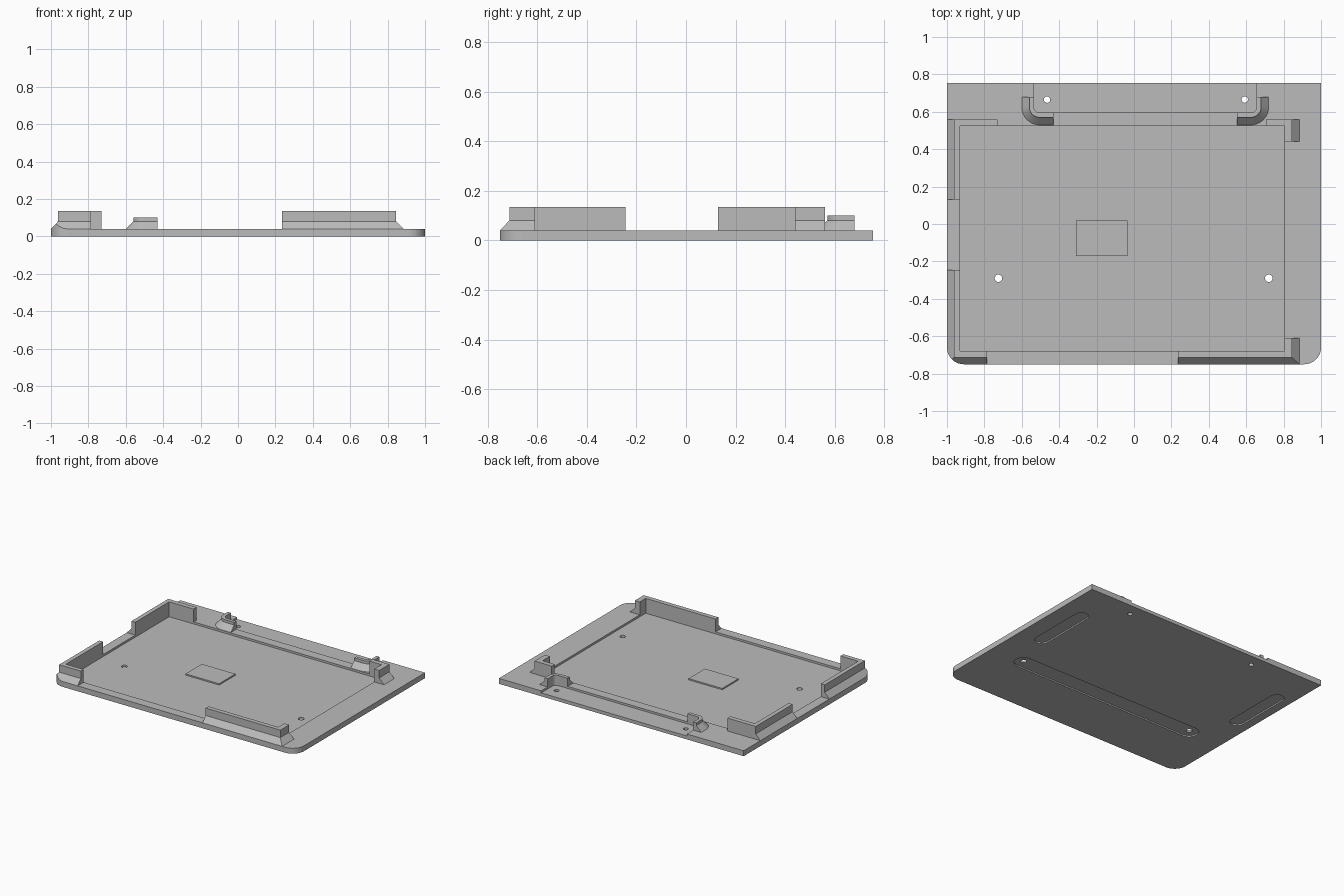
import bpy, bmesh, math
from mathutils import Vector

if "Cube" in bpy.data.objects:
    bpy.data.objects.remove(bpy.data.objects["Cube"], do_unlink=True)

GREY = (0.5, 0.5, 0.5, 1.0)
mat = bpy.data.materials.new("plain grey")
mat.use_nodes = True
mat.diffuse_color = GREY
mat.node_tree.nodes["Principled BSDF"].inputs["Base Color"].default_value = GREY

BACK, FRONT, TOP = 0.755, -0.75, 0.04
FLOOR = 0.025


def loft(name, loops):
    """Closed solid through stacked loops of 3D points."""
    bm = bmesh.new()
    rings = [[bm.verts.new(p) for p in loop] for loop in loops]
    n = len(rings[0])
    for a, b in zip(rings, rings[1:]):
        for i in range(n):
            j = (i + 1) % n
            bm.faces.new((a[i], a[j], b[j], b[i]))
    bm.faces.new(rings[0][::-1])
    bm.faces.new(rings[-1])
    bmesh.ops.recalc_face_normals(bm, faces=bm.faces)
    mesh = bpy.data.meshes.new(name)
    bm.to_mesh(mesh)
    bm.free()
    mesh.materials.append(mat)
    ob = bpy.data.objects.new(name, mesh)
    bpy.context.collection.objects.link(ob)
    return ob


def rect(x0, x1, y0, y1):
    return [(x0, y0), (x1, y0), (x1, y1), (x0, y1)]


def arc(cx, cy, r, start, end, steps=10):
    return [(cx + r * math.cos(math.radians(start + (end - start) * i / steps)),
             cy + r * math.sin(math.radians(start + (end - start) * i / steps)))
            for i in range(steps + 1)]


def front_rounded(x0, x1, y0, y1, r):
    """Rectangle with its two front corners rounded."""
    return (arc(x0 + r, y0 + r, r, 180, 270) + arc(x1 - r, y0 + r, r, 270, 360)
            + [(x1, y1), (x0, y1)])


def pill(x0, y0, x1, y1, r):
    a = math.degrees(math.atan2(y1 - y0, x1 - x0))
    return arc(x0, y0, r, a + 90, a + 270) + arc(x1, y1, r, a - 90, a + 90)


def prism(name, outline, z0, z1):
    return loft(name, [[(x, y, z) for x, y in outline] for z in (z0, z1)])


def boolean(target, cutter, operation="DIFFERENCE"):
    """Apply a boolean and discard its cutter."""
    cutter.hide_render = True
    mod = target.modifiers.new("cut", "BOOLEAN")
    mod.operation, mod.object, mod.solver = operation, cutter, "EXACT"
    bpy.ops.object.select_all(action="DESELECT")
    bpy.context.view_layer.objects.active = target
    target.select_set(True)
    bpy.ops.object.modifier_apply(modifier=mod.name)
    bpy.data.objects.remove(cutter, do_unlink=True)


# Base plate with shallow recesses on top
footprint = front_rounded(-1, 1, FRONT, BACK, 0.09)
tray = rect(-0.93, 0.805, -0.68, 0.525)
base = prism("base_plate", footprint, 0, TOP)
boolean(base, prism("tray_cutter", tray, FLOOR, 0.3))
rear = front_rounded(-0.535, 0.655, 0.595, 0.9, 0.03)
boolean(base, prism("rear_cutter", rear, FLOOR, 0.3))

# Slots under the plate
for ends in ((-0.725, -0.29, 0.72, -0.29, 0.065),
             (0.82, 0.02, 0.82, 0.43, 0.05),
             (-0.885, 0.02, -0.885, 0.43, 0.05)):
    boolean(base, prism("slot_cutter", pill(*ends), -0.1, 0.01))

# Screw holes through the plate
for x, y, r in ((-0.725, -0.29, 0.02), (0.72, -0.29, 0.02),
                (-0.465, 0.665, 0.017), (0.592, 0.665, 0.017)):
    boolean(base, prism("hole_cutter", arc(x, y, r, 0, 345, 23), -0.1, 0.3))

# Raised pad on the tray floor
prism("tray_pad", rect(-0.31, -0.035, -0.17, 0.02), FLOOR, FLOOR + 0.01)

# Corner walls: one skirted frame, hollowed and split by gaps
skirt = rect(-1, 0.885, FRONT, 0.56)
wall = rect(-0.962, 0.845, -0.713, 0.56)
levels = ((skirt, TOP), (wall, 0.08), (wall, 0.135))
walls = loft("corner_walls", [[(x, y, z) for x, y in loop] for loop, z in levels])
boolean(walls, prism("hollow_cutter", tray, 0, 0.3))
for gap in ((-0.785, 0.235, -1, -0.6), (-2, -0.8, -0.245, 0.13),
            (0.7, 2, -0.61, 0.44), (-0.73, 0.705, 0.4, 1)):
    boolean(walls, prism("gap_cutter", rect(*gap), 0, 0.3))
boolean(walls, prism("outline_cutter", footprint, 0, 0.3), "INTERSECT")

# Rear hooks: skirted profile swept round each corner of the rear recess
profile = ((0, TOP), (0, 0.1), (0.025, 0.1), (0.025, 0.08), (0.065, TOP))
path = [(Vector((-0.43, 0.595)), Vector((0, -1)))]
centre = Vector((-0.505, 0.625))
for p in arc(centre.x, centre.y, 0.03, 270, 180):
    path.append((Vector(p), (Vector(p) - centre).normalized()))
path.append((Vector((-0.535, 0.68)), Vector((-1, 0))))
for name, side in (("right_hook", 1), ("left_hook", -1)):
    loops = []
    for p, out in path:
        pts = [(p + out * d, z) for d, z in profile]
        loops.append([(0.06 + side * (q.x - 0.06), q.y, z) for q, z in pts])
    loft(name, loops)
